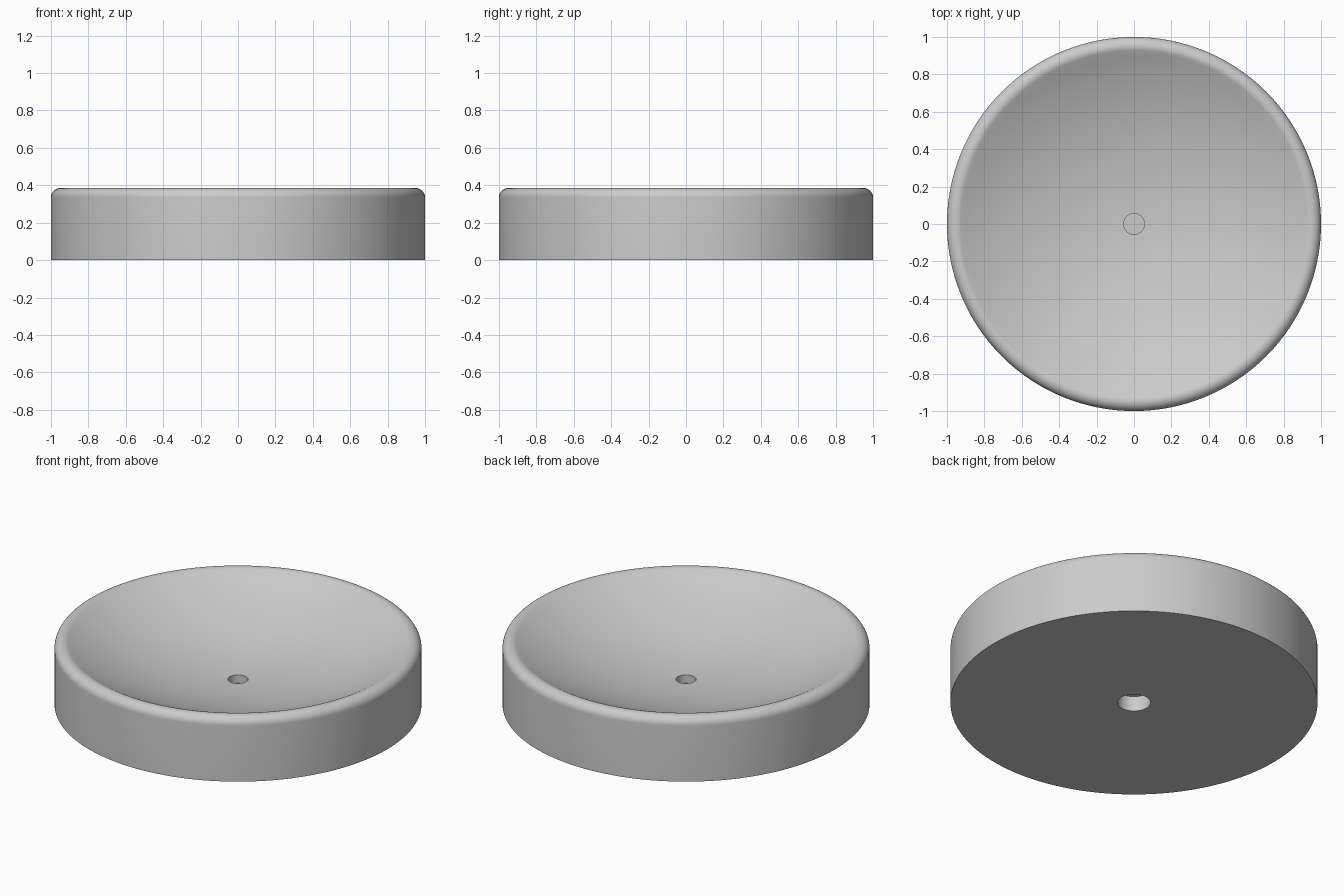
import bpy
import bmesh
from math import sin, cos, pi, asin

default = bpy.data.objects.get("Cube")
if default:
    bpy.data.objects.remove(default, do_unlink=True)

SEGMENTS = 128
TOP_HOLE_R, TOP_HOLE_Z = 0.055, 0.1
BASE_HOLE_R, BASE_HOLE_Z = 0.09, 0.09
FLOOR_Z = 0.149
RIM_R, RIM_X, RIM_Z = 0.05, 0.95, 0.335
BOWL_R = 1.981
tilt = asin(RIM_X / (BOWL_R + RIM_R))

# Profile: blind hole in the base, flat base
profile = [(0, BASE_HOLE_Z), (BASE_HOLE_R, BASE_HOLE_Z), (BASE_HOLE_R, 0), (1, 0)]

# Rounded rim, running tangent into the bowl
steps = 14
for i in range(steps + 1):
    a = (pi / 2 + tilt) * i / steps
    profile.append((RIM_X + RIM_R * cos(a), RIM_Z + RIM_R * sin(a)))

# Spherical bowl, from the rim down to the hole
start = asin(TOP_HOLE_R / BOWL_R)
steps = 24
for i in range(1, steps + 1):
    a = tilt + (start - tilt) * i / steps
    profile.append((BOWL_R * sin(a), FLOOR_Z + BOWL_R * (1 - cos(a))))

# Shallow blind hole in the bowl
profile += [(TOP_HOLE_R, TOP_HOLE_Z), (0, TOP_HOLE_Z)]

# Revolve the profile
bm = bmesh.new()
verts = [bm.verts.new((x, 0, z)) for x, z in profile]
edges = [bm.edges.new(pair) for pair in zip(verts, verts[1:])]
bmesh.ops.spin(bm, geom=verts + edges, cent=(0, 0, 0), axis=(0, 0, 1),
               angle=2 * pi, steps=SEGMENTS)
bmesh.ops.remove_doubles(bm, verts=bm.verts, dist=0.0001)
bmesh.ops.recalc_face_normals(bm, faces=bm.faces)
mesh = bpy.data.meshes.new("round_dish")
bm.to_mesh(mesh)
bm.free()

dish = bpy.data.objects.new("round_dish", mesh)
bpy.context.collection.objects.link(dish)

# Plain grey material
grey = bpy.data.materials.new("light_grey")
grey.use_nodes = True
colour = (0.6, 0.6, 0.6, 1)
grey.diffuse_color = colour
for node in grey.node_tree.nodes:
    if node.type == "BSDF_PRINCIPLED":
        node.inputs["Base Color"].default_value = colour
mesh.materials.append(grey)

# Smooth curves with crisp base and hole edges
bpy.ops.object.select_all(action="DESELECT")
dish.select_set(True)
bpy.context.view_layer.objects.active = dish
bpy.ops.object.shade_smooth_by_angle(angle=pi / 6)
